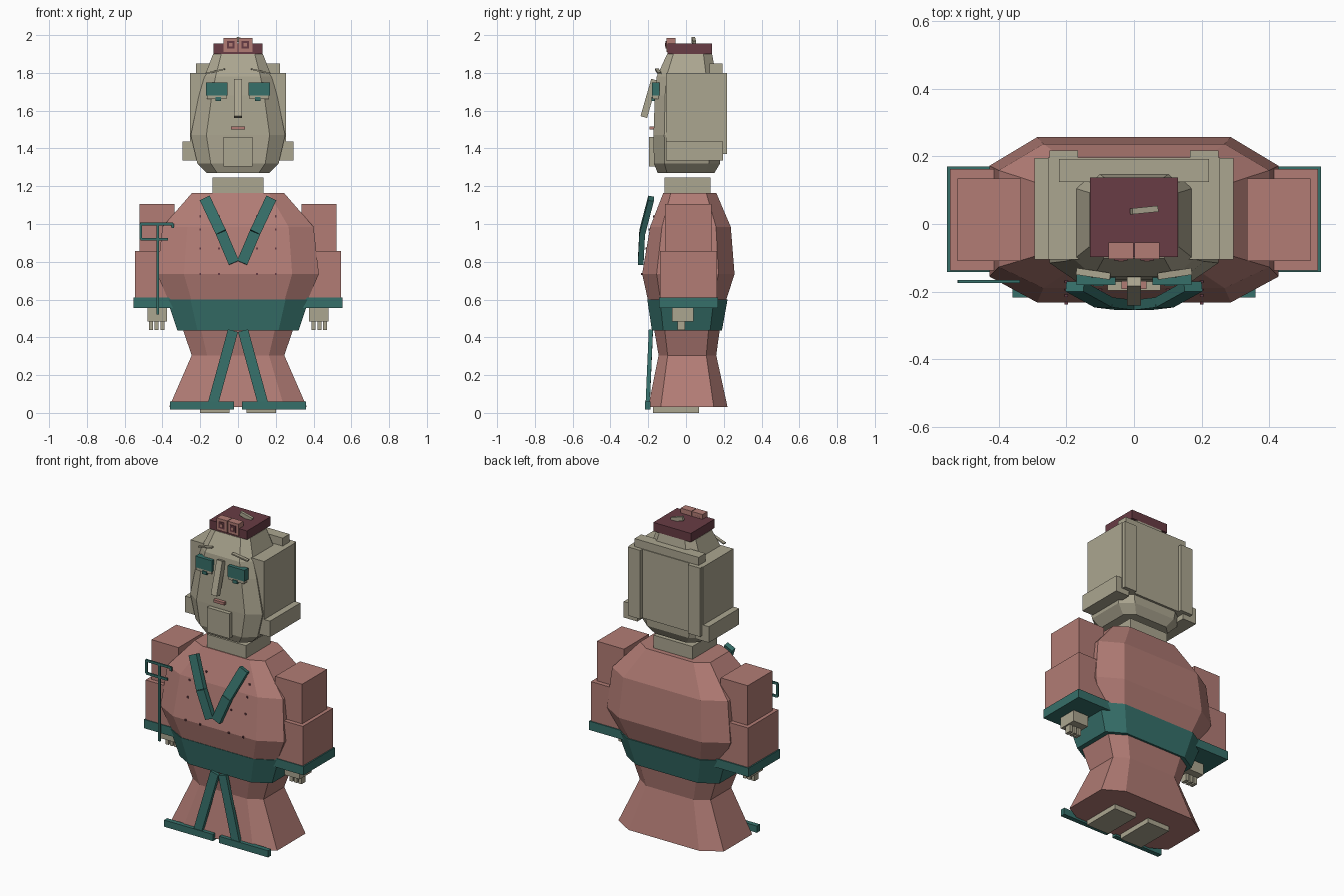
import bpy, bmesh
from mathutils import Matrix, Vector

cube = bpy.data.objects.get("Cube")
if cube:
    bpy.data.objects.remove(cube, do_unlink=True)


def material(name, rgb):
    m = bpy.data.materials.new(name)
    m.use_nodes = True
    col = (*rgb, 1)
    m.diffuse_color = col
    m.node_tree.nodes["Principled BSDF"].inputs["Base Color"].default_value = col
    return m


SKIN = material("stone beige", (0.41, 0.38, 0.28))
PINK = material("dusty pink", (0.445, 0.202, 0.178))
TEAL = material("deep teal", (0.037, 0.162, 0.144))
MAROON = material("dark maroon", (0.138, 0.045, 0.058))


def finish(name, bm, mat):
    bmesh.ops.recalc_face_normals(bm, faces=bm.faces)
    me = bpy.data.meshes.new(name)
    bm.to_mesh(me)
    bm.free()
    me.materials.append(mat)
    ob = bpy.data.objects.new(name, me)
    bpy.context.collection.objects.link(ob)
    return ob


def box(name, x, y, z, mat, rot=None):
    """Box from three (low, high) ranges, optionally turned about its centre."""
    spans = (x, y, z)
    centre = Vector([(a + b) / 2 for a, b in spans])
    size = Matrix.Diagonal([abs(b - a) for a, b in spans] + [1])
    bm = bmesh.new()
    turn = rot if rot else Matrix.Identity(4)
    bmesh.ops.create_cube(bm, size=1, matrix=Matrix.Translation(centre) @ turn @ size)
    return finish(name, bm, mat)


def pair(name, x, y, z, mat):
    """Same box on the left (+x) and mirrored on the right."""
    box("left_" + name, x, y, z, mat)
    box("right_" + name, (-x[1], -x[0]), y, z, mat)


def bar(name, a, b, width, depth, mat):
    """Flat bar between two points, its thin side facing the front."""
    a, b = Vector(a), Vector(b)
    along = (b - a).normalized()
    side = along.cross(Vector((0, 1, 0))).normalized()
    out = side.cross(along)
    frame = Matrix((side, out, along)).transposed().to_4x4()
    size = Matrix.Diagonal((width, depth, (b - a).length, 1))
    bm = bmesh.new()
    bmesh.ops.create_cube(bm, size=1, matrix=Matrix.Translation((a + b) / 2) @ frame @ size)
    return finish(name, bm, mat)


def loft(name, rings, mat, flat=0.67):
    """Eight-sided body through rings of (z, half width, front y, back y)."""
    bm = bmesh.new()
    loops = []
    for z, h, f, b in rings:
        c = h * flat
        outline = [(-c, f), (c, f), (h, f * flat), (h, b * flat),
                   (c, b), (-c, b), (-h, b * flat), (-h, f * flat)]
        loops.append([bm.verts.new((x, y, z)) for x, y in outline])
    for low, high in zip(loops, loops[1:]):
        for i in range(8):
            j = (i + 1) % 8
            bm.faces.new((low[i], low[j], high[j], high[i]))
    bm.faces.new(loops[0])
    bm.faces.new(loops[-1])
    return finish(name, bm, mat)


# Robe, belt and neck
TORSO = [(0.59, 0.365, -0.2, 0.21), (0.735, 0.428, -0.232, 0.257),
         (0.985, 0.4, -0.19, 0.237), (1.165, 0.243, -0.12, 0.16)]
loft("torso", TORSO, PINK)
loft("skirt", [(0.03, 0.365, -0.2, 0.22), (0.305, 0.245, -0.145, 0.16),
               (0.45, 0.295, -0.17, 0.18)], PINK)
loft("belt", [(0.435, 0.32, -0.18, 0.19), (0.6, 0.376, -0.205, 0.22)], TEAL)
box("neck", (-0.135, 0.135), (-0.115, 0.13), (1.16, 1.245), SKIN)

# Head
loft("head", [(1.27, 0.165, -0.15, 0.15), (1.32, 0.215, -0.17, 0.18),
              (1.47, 0.25, -0.172, 0.19), (1.68, 0.207, -0.165, 0.18),
              (1.78, 0.178, -0.155, 0.16), (1.9, 0.132, -0.1, 0.138)], SKIN)
box("chin", (-0.078, 0.078), (-0.197, -0.1), (1.305, 1.46), SKIN)
box("mouth", (-0.037, 0.037), (-0.192, -0.16), (1.5, 1.517), PINK)
box("nose", (-0.02, 0.02), (-0.213, -0.177), (1.562, 1.768), SKIN,
    Matrix.Rotation(-0.28, 4, 'X'))
pair("eye", (0.055, 0.17), (-0.18, -0.14), (1.68, 1.75), TEAL)
pair("lower_eyelid", (0.06, 0.165), (-0.178, -0.14), (1.663, 1.685), SKIN)
pair("iris", (0.09, 0.12), (-0.183, -0.14), (1.652, 1.672), TEAL)
for s, side in ((1, "left"), (-1, "right")):
    bar(side + "_brow", (s * 0.07, -0.155, 1.82), (s * 0.17, -0.14, 1.797), 0.008, 0.02, SKIN)

# Back of the head
box("hair_block", (-0.255, 0.255), (-0.105, 0.197), (1.37, 1.8), SKIN)
box("hair_ridge", (-0.222, 0.222), (0.125, 0.192), (1.78, 1.85), SKIN)
pair("hair_strip", (0.165, 0.25), (0.15, 0.218), (1.37, 1.8), SKIN)
pair("ear_lobe", (0.2, 0.295), (-0.105, 0.195), (1.337, 1.437), SKIN)

# Cap with two square ornaments and a feather
box("cap", (-0.13, 0.13), (-0.097, 0.138), (1.9, 1.955), MAROON)
for s, side in ((1, "left"), (-1, "right")):
    x = s * 0.039
    for label, r, y, mat in (("ornament", 0.037, -0.104, PINK),
                             ("ornament_inset", 0.02, -0.108, MAROON),
                             ("ornament_gem", 0.009, -0.111, PINK)):
        box(side + "_" + label, (x - r, x + r), (y, -0.055), (1.948 - r, 1.948 + r), mat)
box("feather", (-0.01, 0.07), (0.032, 0.05), (1.955, 1.98), SKIN,
    Matrix.Rotation(0.1, 4, 'Z') @ Matrix.Rotation(0.3, 4, 'Y'))

# Arms and hands
pair("upper_arm", (0.335, 0.522), (-0.11, 0.135), (0.85, 1.105), PINK)
pair("forearm", (0.31, 0.545), (-0.137, 0.163), (0.6, 0.857), PINK)
pair("cuff", (0.3, 0.553), (-0.142, 0.17), (0.555, 0.61), TEAL)
pair("hand", (0.375, 0.48), (-0.075, 0.04), (0.485, 0.56), SKIN)
for i in range(3):
    x = 0.39 + i * 0.03
    pair("finger_%d" % (i + 1), (x, x + 0.021), (-0.045, -0.005), (0.44, 0.49), SKIN)

# Collar, skirt trim, hems and feet
for s, side in ((1, "left"), (-1, "right")):
    top, mid, low = (s * 0.175, -0.185, 1.135), (s * 0.09, -0.232, 0.955), (s * 0.022, -0.24, 0.795)
    bar(side + "_collar_upper", top, mid, 0.058, 0.03, TEAL)
    bar(side + "_collar_lower", mid, low, 0.058, 0.03, TEAL)
    bar(side + "_skirt_trim", (s * 0.027, -0.186, 0.435), (s * 0.135, -0.203, 0.04), 0.055, 0.022, TEAL)
pair("hem", (0.022, 0.36), (-0.217, -0.187), (0.018, 0.06), TEAL)
pair("foot", (0.045, 0.2), (-0.175, 0.07), (0, 0.035), SKIN)

# Rows of small studs on the chest
for z in (0.735, 0.87, 0.97, 1.04):
    for low, high in zip(TORSO, TORSO[1:]):
        if low[0] <= z < high[0]:
            t = (z - low[0]) / (high[0] - low[0])
            y = low[2] + t * (high[2] - low[2])
    for x in (0.1, 0.2):
        pair("stud", (x - 0.005, x + 0.005), (y - 0.006, y + 0.02), (z - 0.005, z + 0.005), MAROON)

# Staff held in the right hand, with a square loop and a hook
STAFF = [((-0.425, 0.52), (-0.425, 1.005)), ((-0.52, 1.0), (-0.345, 1.0)),
         ((-0.515, 0.92), (-0.37, 0.92)), ((-0.515, 0.92), (-0.515, 1.0)),
         ((-0.345, 1.003), (-0.345, 0.98))]
for i, ((xa, za), (xb, zb)) in enumerate(STAFF):
    bar("staff_%d" % (i + 1), (xa, -0.17, za), (xb, -0.17, zb), 0.014, 0.01, TEAL)
